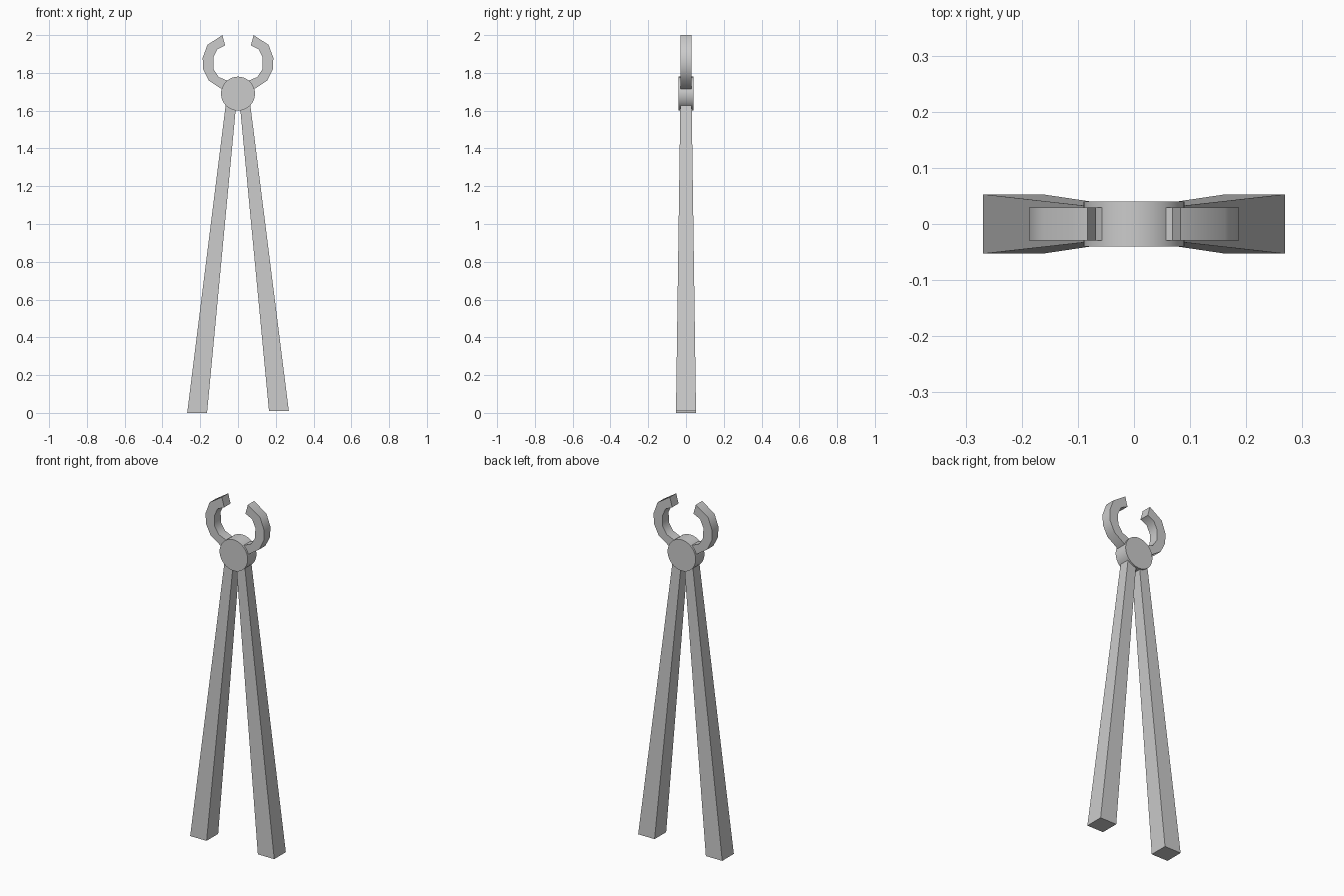
import bpy, bmesh, math

cube = bpy.data.objects.get("Cube")
if cube:
    bpy.data.objects.remove(cube)

# Single metal colour
steel = bpy.data.materials.new("grey steel")
steel.use_nodes = True
COLOUR = (0.6, 0.6, 0.6, 1)
steel.diffuse_color = COLOUR
steel.node_tree.nodes["Principled BSDF"].inputs["Base Color"].default_value = COLOUR


def finish(name, bm, smooth=False):
    bmesh.ops.recalc_face_normals(bm, faces=bm.faces)
    mesh = bpy.data.meshes.new(name)
    bm.to_mesh(mesh)
    bm.free()
    mesh.materials.append(steel)
    obj = bpy.data.objects.new(name, mesh)
    bpy.context.collection.objects.link(obj)
    if smooth:
        bpy.ops.object.select_all(action='DESELECT')
        obj.select_set(True)
        bpy.context.view_layer.objects.active = obj
        bpy.ops.object.shade_smooth_by_angle(angle=math.radians(45))
    return obj


def handle(name, side, foot):
    # Tapered square bar, splayed outward at the foot
    bm = bmesh.new()
    sections = [(foot, 0.164, 0.269, 0.053), (1.64, 0.009, 0.064, 0.03)]
    rings = []
    for z, inner, outer, half in sections:
        rings.append([bm.verts.new((side * x, y, z)) for x, y in
                      ((inner, -half), (outer, -half), (outer, half), (inner, half))])
    for ring in rings:
        bm.faces.new(ring)
    for i in range(4):
        j = (i + 1) % 4
        bm.faces.new((rings[0][i], rings[0][j], rings[1][j], rings[1][i]))
    finish(name, bm)


def jaw(name, side):
    # Curved claw: paired outer and inner edge points, from tip to pivot
    outer = [(0.083, 2.0), (0.162, 1.948), (0.187, 1.88), (0.185, 1.82),
             (0.155, 1.76), (0.08, 1.71), (0.03, 1.68)]
    inner = [(0.068, 1.945), (0.11, 1.925), (0.131, 1.88), (0.13, 1.82),
             (0.102, 1.778), (0.052, 1.757), (0.0, 1.735)]
    half = 0.029
    bm = bmesh.new()
    rings = []
    for (ox, oz), (ix, iz) in zip(outer, inner):
        rings.append([bm.verts.new(p) for p in
                      ((side * ox, -half, oz), (side * ox, half, oz),
                       (side * ix, half, iz), (side * ix, -half, iz))])
    for a, b in zip(rings, rings[1:]):
        for i in range(4):
            j = (i + 1) % 4
            bm.faces.new((a[i], a[j], b[j], b[i]))
    bm.faces.new(rings[0])
    bm.faces.new(rings[-1])
    finish(name, bm, smooth=True)


for label, side, foot in (("left", 1, 0.01), ("right", -1, 0.0)):
    handle(label + "_handle", side, foot)
    jaw(label + "_jaw", side)

# Pivot disc, axis along y
bm = bmesh.new()
bmesh.ops.create_cone(bm, cap_ends=True, segments=32, radius1=0.09, radius2=0.09, depth=0.08)
for v in bm.verts:
    x, y, z = v.co
    v.co = (x, z, y + 1.69)
finish("pivot_disc", bm, smooth=True)
